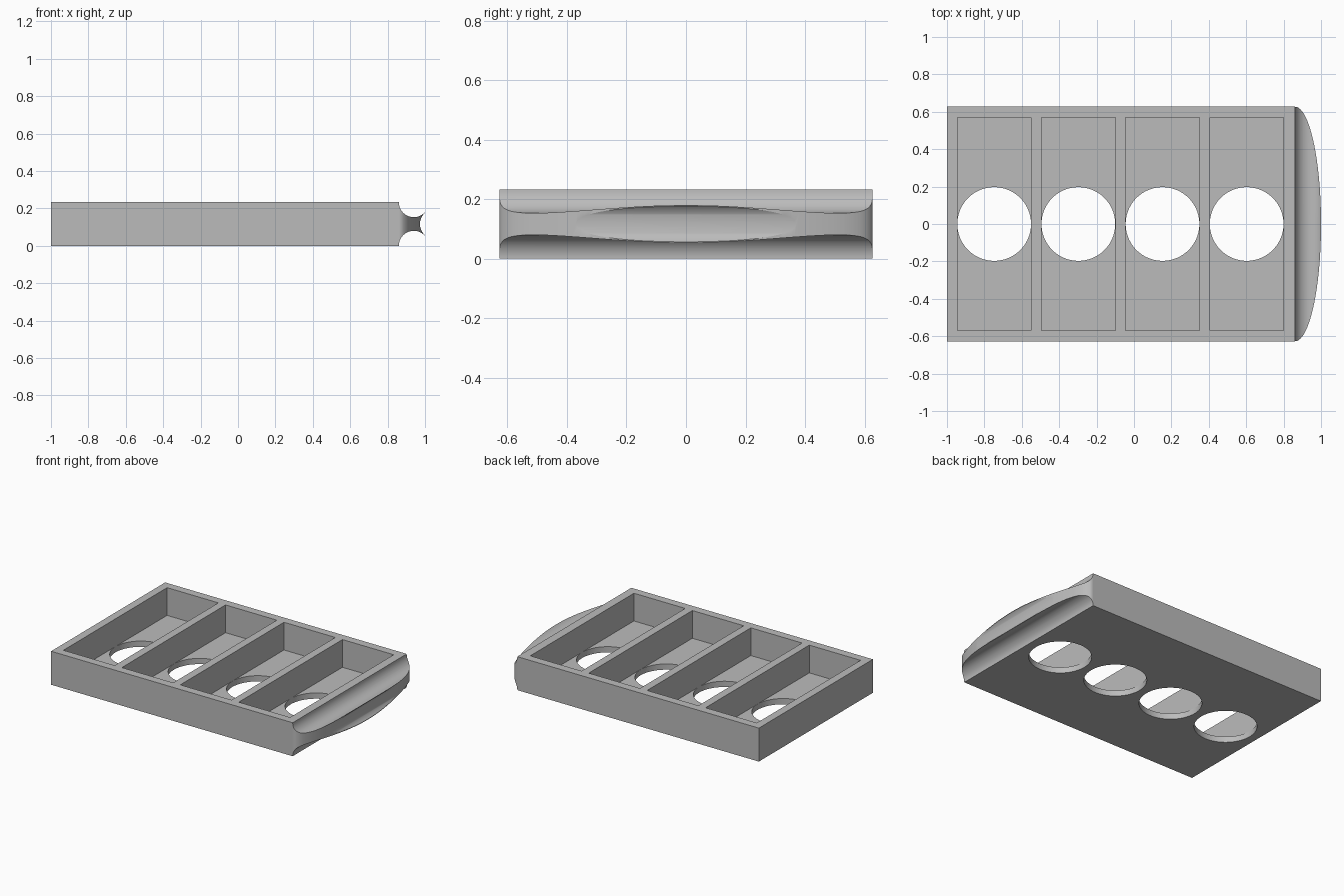
import bpy, bmesh, math
from mathutils import Matrix

if "Cube" in bpy.data.objects:
    bpy.data.objects.remove(bpy.data.objects["Cube"], do_unlink=True)

HALF_Y, HEIGHT, FLOOR = 0.627, 0.233, 0.04
END_X = 0.86            # where the rectangular tray meets the grip
GRIP = 1 - END_X        # reach of the bowed grip

grey = bpy.data.materials.new("plain grey")
grey.use_nodes = True
colour = (0.5, 0.5, 0.5, 1)
grey.diffuse_color = colour
grey.node_tree.nodes["Principled BSDF"].inputs["Base Color"].default_value = colour


def make_object(name, bm):
    bmesh.ops.recalc_face_normals(bm, faces=bm.faces[:])
    mesh = bpy.data.meshes.new(name)
    bm.to_mesh(mesh)
    bm.free()
    mesh.materials.append(grey)
    obj = bpy.data.objects.new(name, mesh)
    bpy.context.collection.objects.link(obj)
    return obj


def box(name, x0, x1, y0, y1, z0, z1):
    bm = bmesh.new()
    place = Matrix.Translation(((x0 + x1) / 2, (y0 + y1) / 2, (z0 + z1) / 2))
    size = Matrix.Diagonal((x1 - x0, y1 - y0, z1 - z0, 1))
    bmesh.ops.create_cube(bm, size=1, matrix=place @ size)
    return make_object(name, bm)


def cylinder(name, centre, radius, depth, along_y=False, sides=96):
    bm = bmesh.new()
    turn = Matrix.Rotation(math.pi / 2 if along_y else 0, 4, "X")
    bmesh.ops.create_cone(bm, cap_ends=True, segments=sides, radius1=radius,
                          radius2=radius, depth=depth,
                          matrix=Matrix.Translation(centre) @ turn)
    return make_object(name, bm)


# Solid body: rectangle with an elliptical bow on its left end
bm = bmesh.new()
steps = 96
outline = [(-1, HALF_Y), (-1, -HALF_Y)]
for i in range(steps + 1):
    a = math.pi * (i / steps - 0.5)
    outline.append((END_X + GRIP * math.cos(a), HALF_Y * math.sin(a)))
base = bm.faces.new([bm.verts.new((x, y, 0)) for x, y in outline])
raised = bmesh.ops.extrude_face_region(bm, geom=[base])["geom"]
bmesh.ops.translate(bm, vec=(0, 0, HEIGHT),
                    verts=[v for v in raised if isinstance(v, bmesh.types.BMVert)])
tray = make_object("compartment_tray", bm)

# Four compartments, each with a round hole through its floor
cutters = []
for i in range(4):
    x = -0.7475 + 0.45 * i
    cutters.append(box("compartment_cutter", x - 0.1975, x + 0.1975,
                       -0.57, 0.57, FLOOR, HEIGHT + 0.1))
    cutters.append(cylinder("hole_cutter", (x, 0, 0), 0.197, 0.3))

# Finger scoops above and below the grip, and a groove along its outer edge
for z in (0, HEIGHT):
    cutters.append(cylinder("scoop_cutter", (0.94, 0, z), 0.08, 2, True))
cutters.append(cylinder("groove_cutter", (1.053, 0, HEIGHT / 2), 0.08, 2, True))

bpy.context.view_layer.objects.active = tray
for cutter in cutters:
    cutter.hide_render = True
    mod = tray.modifiers.new("cut", "BOOLEAN")
    mod.operation = "DIFFERENCE"
    mod.solver = "EXACT"
    mod.object = cutter
    bpy.ops.object.modifier_apply(modifier=mod.name)
    bpy.data.objects.remove(cutter, do_unlink=True)

# Smooth curved surfaces, crisp edges
bpy.ops.object.select_all(action="DESELECT")
tray.select_set(True)
bpy.ops.object.shade_smooth_by_angle(angle=math.radians(25))
